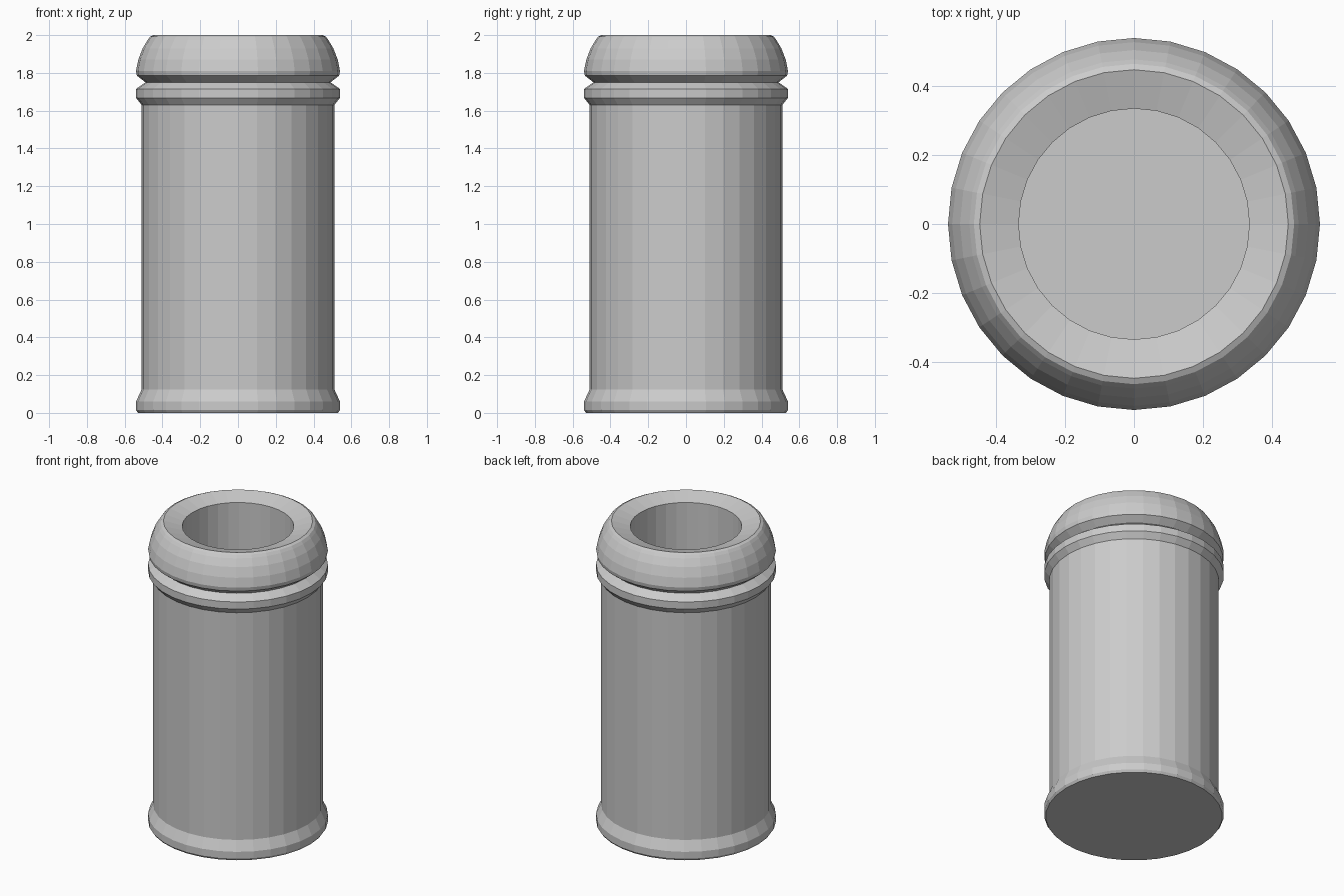
import bpy, bmesh
from math import cos, sin, tau

if "Cube" in bpy.data.objects:
    bpy.data.objects.remove(bpy.data.objects["Cube"])

SIDES = 32

def lathe(name, profile):
    """Revolve (radius, z) points around z; zero-radius-free ends are capped."""
    bm = bmesh.new()
    rings = [[bm.verts.new((r * cos(tau * i / SIDES), r * sin(tau * i / SIDES), z))
              for i in range(SIDES)] for r, z in profile]
    for a, b in zip(rings, rings[1:]):
        for i in range(SIDES):
            j = (i + 1) % SIDES
            bm.faces.new((a[i], a[j], b[j], b[i]))
    bm.faces.new(rings[0][::-1])
    bm.faces.new(rings[-1])
    bmesh.ops.recalc_face_normals(bm, faces=bm.faces)
    mesh = bpy.data.meshes.new(name)
    bm.to_mesh(mesh)
    bm.free()
    obj = bpy.data.objects.new(name, mesh)
    bpy.context.collection.objects.link(obj)
    return obj

# Outer wall, from the base up to the groove
foot = [(0.53, 0), (0.54, 0.015), (0.54, 0.06), (0.51, 0.125)]
lower_ring = [(0.51, 1.63), (0.54, 1.668), (0.54, 1.715), (0.49, 1.75)]
# Rounded lip above the groove
lip = [(0.535, 1.785), (0.54, 1.81), (0.528, 1.87), (0.505, 1.93),
       (0.478, 1.975), (0.465, 1.992), (0.448, 2.0)]
# Dished mouth and hollow inside with its floor
hollow = [(0.335, 1.967), (0.335, 0.1)]

lathe("hollow_pipe", foot + lower_ring + lip + hollow)
